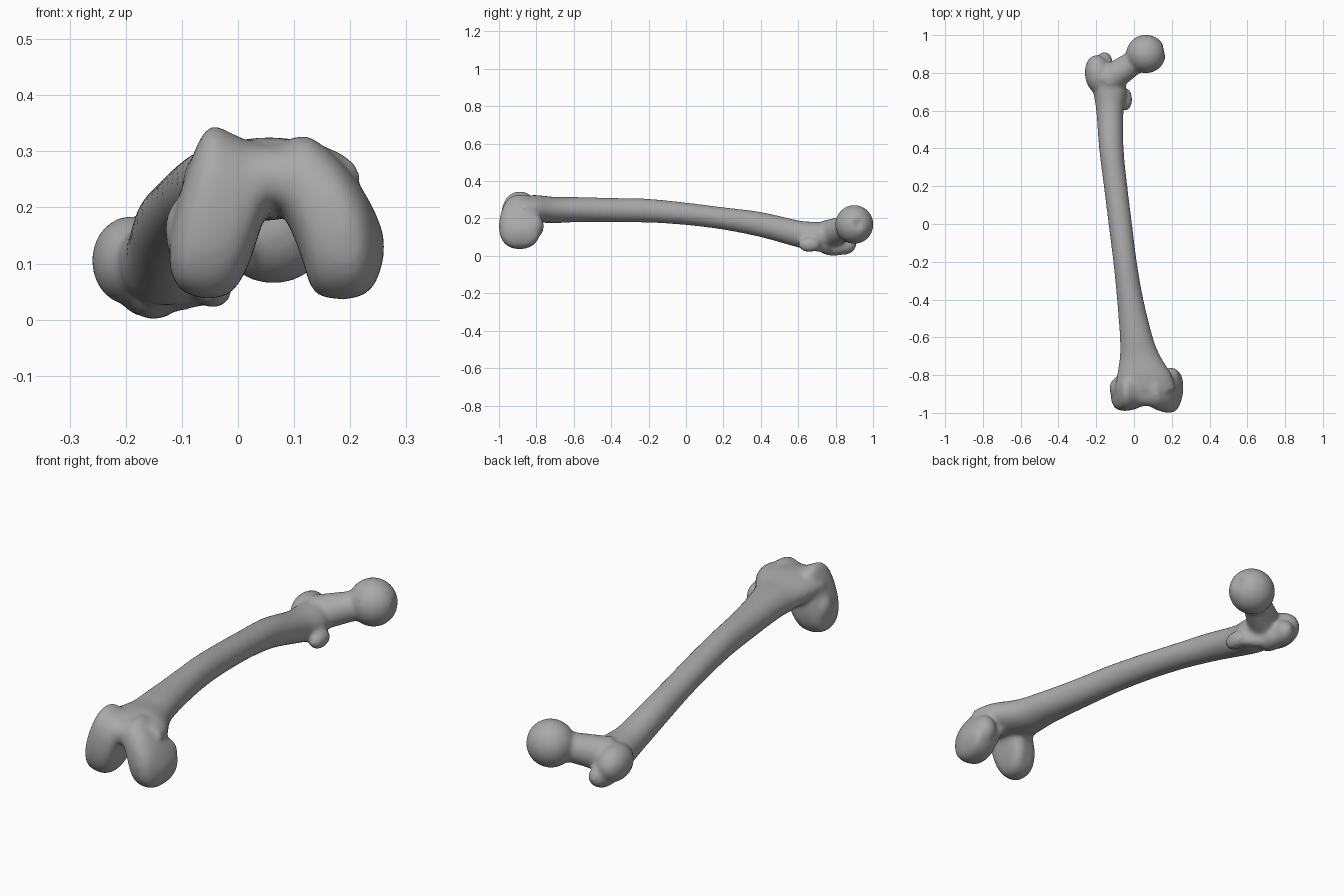
import bpy
import bmesh
import math
from mathutils import Matrix, Vector

cube = bpy.data.objects.get("Cube")
if cube:
    bpy.data.objects.remove(cube, do_unlink=True)

bm = bmesh.new()


def spline(rows, steps=4):
    """Fill in smooth rows between the given sections."""
    result = []
    for i in range(len(rows) - 1):
        before, start = rows[max(i - 1, 0)], rows[i]
        end, after = rows[i + 1], rows[min(i + 2, len(rows) - 1)]
        for step in range(steps):
            t = step / steps
            result.append([
                b + t * (c - a + t * (2*a - 5*b + 4*c - d + t * (3 * (b - c) + d - a))) / 2
                for a, b, c, d in zip(before, start, end, after)])
    return result + [list(rows[-1])]


def loft(rows, place, power=2.0, sides=32):
    """Skin rounded sections; each row is (station, low u, high u, low v, high v)."""
    rings = []
    for station, u_low, u_high, v_low, v_high in spline(rows):
        ring = []
        for k in range(sides):
            angle = math.tau * k / sides
            c, s = math.cos(angle), math.sin(angle)
            u = math.copysign(abs(c) ** (2 / power), c)
            v = math.copysign(abs(s) ** (2 / power), s)
            ring.append(bm.verts.new(place(
                station,
                (u_low + u_high + u * (u_high - u_low)) / 2,
                (v_low + v_high + v * (v_high - v_low)) / 2)))
        rings.append(ring)
    for first, second in zip(rings, rings[1:]):
        for k in range(sides):
            n = (k + 1) % sides
            bm.faces.new((first[k], first[n], second[n], second[k]))
    bm.faces.new(rings[0])
    bm.faces.new(rings[-1])


def lump(center, size, turn=0.0):
    """Add an ellipsoid turned about the vertical."""
    matrix = (Matrix.Translation(center) @ Matrix.Rotation(math.radians(turn), 4, 'Z')
              @ Matrix.Diagonal((*size, 1)))
    return bmesh.ops.create_icosphere(bm, subdivisions=4, radius=1, matrix=matrix)["verts"]


def bridge(start, end, radius_start, radius_end):
    """Add a tapered rod between two points."""
    start, end = Vector(start), Vector(end)
    along = end - start
    matrix = Matrix.Translation((start + end) / 2) @ along.to_track_quat('Z', 'Y').to_matrix().to_4x4()
    bmesh.ops.create_cone(bm, cap_ends=True, segments=32, radius1=radius_start,
                          radius2=radius_end, depth=along.length, matrix=matrix)


# Bowed shaft, flaring at both ends: y, x range, z range
shaft = [
    (-.88, -.10, .22, .19, .32), (-.8, -.09, .20, .18, .325),
    (-.7, -.075, .14, .175, .315), (-.6, -.075, .10, .18, .315),
    (-.4, -.09, .05, .18, .31), (-.2, -.11, .015, .178, .305),
    (0, -.135, -.01, .165, .285), (.2, -.16, -.035, .14, .26),
    (.4, -.185, -.055, .1, .235), (.6, -.2, -.055, .045, .19),
    (.7, -.215, -.04, .025, .182), (.8, -.21, -.06, .05, .18)]
loft(shaft, lambda s, u, v: (u, s, v))

# Paired condyles with the notch between them: x, y range, z range
condyles = [
    (-.122, -.93, -.86, .09, .15), (-.105, -.97, -.82, .055, .22),
    (-.08, -.985, -.8, .042, .295), (-.05, -.99, -.79, .036, .345),
    (-.01, -.985, -.78, .05, .332), (.02, -.975, -.78, .1, .318),
    (.05, -.965, -.77, .185, .314), (.08, -.965, -.77, .185, .316),
    (.11, -.98, -.78, .12, .328), (.135, -.99, -.79, .05, .322),
    (.18, -1.0, -.78, .036, .285), (.22, -.99, -.78, .042, .235),
    (.245, -.95, -.79, .065, .19), (.26, -.9, -.83, .11, .15)]
loft(condyles, lambda s, u, v: (s, u, v), power=2.3)

# Epicondyle bumps on the flanks
lump((-.095, -.87, .16), (.035, .05, .06))
lump((.195, -.81, .16), (.05, .05, .065))

# Ball head with a small pit on its inner side
pit = Vector((.165, .92, .17))
for vert in lump((.063, .9, .168), (.105, .102, .104)):
    gap = (vert.co - pit).length
    if gap < .032:
        vert.co.x -= .02 * (1 - gap / .032)

# Neck
bridge((-.14, .76, .115), (.05, .89, .165), .078, .058)

# Greater trochanter, its rear hook, the crest and the lesser trochanter
lump((-.19, .79, .105), (.07, .105, .08), 8)
lump((-.165, .84, .06), (.05, .072, .055), -15)
lump((-.15, .79, .045), (.05, .085, .045))
bridge((-.15, .79, .04), (-.05, .68, .055), .035, .028)
lump((-.045, .66, .06), (.036, .06, .04))

bmesh.ops.recalc_face_normals(bm, faces=bm.faces)
mesh = bpy.data.meshes.new("thigh_bone")
bm.to_mesh(mesh)
bm.free()
bone = bpy.data.objects.new("thigh_bone", mesh)
bpy.context.collection.objects.link(bone)

# Plain grey bone colour
grey = bpy.data.materials.new("bone_grey")
grey.use_nodes = True
colour = (.4, .4, .4, 1)
grey.diffuse_color = colour
grey.node_tree.nodes["Principled BSDF"].inputs["Base Color"].default_value = colour
mesh.materials.append(grey)

# Fuse the parts into one skin and soften the joins
fuse = bone.modifiers.new("fuse", 'REMESH')
fuse.mode = 'VOXEL'
fuse.voxel_size = .009
fuse.use_smooth_shade = True
soften = bone.modifiers.new("soften", 'SMOOTH')
soften.factor = .5
soften.iterations = 12
